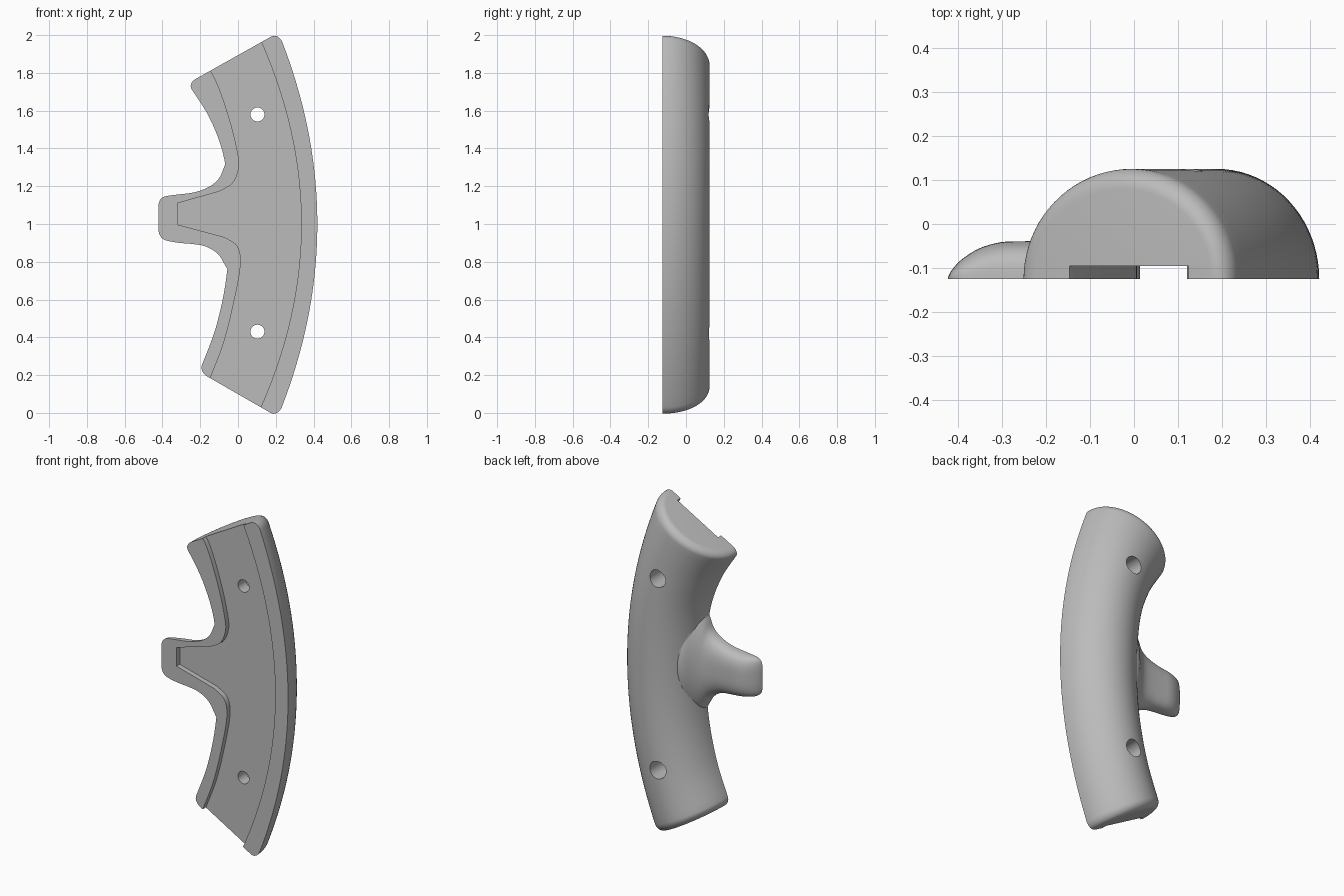
import bpy, bmesh, math
from mathutils import Vector

cube = bpy.data.objects.get("Cube")
if cube:
    bpy.data.objects.remove(cube)

FRONT = -0.125      # flat mating face
HEIGHT = 0.25       # dome height behind it
ROUND = 0.045       # rounding of the end rims

grey = bpy.data.materials.new("warm_grey")
grey.use_nodes = True
colour = (0.5, 0.5, 0.5, 1)
grey.diffuse_color = colour
grey.node_tree.nodes["Principled BSDF"].inputs["Base Color"].default_value = colour


def make_object(name, bm):
    bmesh.ops.recalc_face_normals(bm, faces=bm.faces)
    mesh = bpy.data.meshes.new(name)
    bm.to_mesh(mesh)
    bm.free()
    mesh.materials.append(grey)
    obj = bpy.data.objects.new(name, mesh)
    bpy.context.collection.objects.link(obj)
    return obj


def spline(points, t):
    """Smooth curve through evenly timed points, t from 0 to 1."""
    p = [Vector(q) for q in points]
    p = [2 * p[0] - p[1]] + p + [2 * p[-1] - p[-2]]
    s = t * (len(p) - 3)
    i = min(int(s), len(p) - 4)
    f = s - i
    a, b, c, d = p[i:i + 4]
    return 0.5 * (2 * b + (c - a) * f + (2 * a - 5 * b + 4 * c - d) * f ** 2
                  + (3 * b - a - 3 * c + d) * f ** 3)


def smooth_path(points, steps):
    return [spline(points, i / steps) for i in range(steps + 1)]


def dome_section(start, end, height, power=2, count=40):
    """Half superellipse standing on the front plane from start to end (x, z)."""
    mid, half = (start + end) / 2, (end - start) / 2
    ring = []
    for i in range(count + 1):
        a = math.pi * i / count
        c, s = math.cos(a), max(math.sin(a), 0)
        u = math.copysign(abs(c) ** (2 / power), c)
        v = s ** (2 / power) if 0 < i < count else 0
        p = mid + half * u
        ring.append((p.x, FRONT + height * v, p.y))
    return ring


def loft(name, rings):
    bm = bmesh.new()
    rows = [[bm.verts.new(p) for p in ring] for ring in rings]
    n = len(rows[0])
    for a, b in zip(rows, rows[1:]):
        for i in range(n):
            j = (i + 1) % n
            bm.faces.new((a[i], a[j], b[j], b[i]))
    bm.faces.new(rows[0])
    bm.faces.new(rows[-1])
    return make_object(name, bm)


def prism(name, outline, y0, y1):
    bm = bmesh.new()
    face = bm.faces.new([bm.verts.new((p[0], y0, p[1])) for p in outline])
    new = bmesh.ops.extrude_face_region(bm, geom=[face])["geom"]
    verts = [v for v in new if isinstance(v, bmesh.types.BMVert)]
    bmesh.ops.translate(bm, verts=verts, vec=(0, y1 - y0, 0))
    return make_object(name, bm)


def combine(target, other, operation):
    mod = target.modifiers.new(operation.lower(), 'BOOLEAN')
    mod.operation, mod.solver, mod.object = operation, 'EXACT', other
    bpy.context.view_layer.objects.active = target
    bpy.ops.object.modifier_apply(modifier=mod.name)
    bpy.data.objects.remove(other)


# Curved grip body with rounded end rims
inner_edge = [(-0.205, 0.217), (-0.115, 0.46), (-0.06, 0.73), (-0.045, 1.02),
              (-0.07, 1.33), (-0.145, 1.55), (-0.265, 1.745)]
rim = []
for k in range(9):
    a = math.pi / 2 * k / 8
    rim.append((ROUND * (1 - math.cos(a)) / 1.75, ROUND * (1 - math.sin(a))))
first = rim[-1][0]
stations = rim + [(first + (1 - 2 * first) * i / 48, 0) for i in range(1, 48)]
stations += [(1 - t, inset) for t, inset in reversed(rim)]
rings = []
for t, inset in stations:
    z = -0.022 + 2.036 * t
    outer = Vector((0.42 - 0.2 * (z - 1) ** 2, z))
    inner = spline(inner_edge, t)
    step = (outer - inner).normalized() * inset
    rings.append(dome_section(inner + step, outer - step, HEIGHT - inset))
handle = loft("handle", rings)

# Finger prong, flared where it runs into the body: x, low z, high z, height, power
prong_keys = [(-0.422, 0.965, 1.1, 0.004, 2.5), (-0.412, 0.937, 1.128, 0.022, 2.7),
              (-0.39, 0.917, 1.145, 0.045, 3), (-0.35, 0.906, 1.152, 0.07, 3),
              (-0.3, 0.899, 1.158, 0.084, 3), (-0.24, 0.894, 1.166, 0.086, 3),
              (-0.18, 0.884, 1.184, 0.088, 2.8), (-0.13, 0.86, 1.212, 0.092, 2.6),
              (-0.095, 0.828, 1.25, 0.1, 2.4), (-0.07, 0.785, 1.31, 0.112, 2.2),
              (-0.04, 0.74, 1.36, 0.135, 2), (0.0, 0.74, 1.36, 0.17, 2),
              (0.05, 0.76, 1.34, 0.18, 2)]
rings = []
for x, low, high, height, power in smooth_path(prong_keys, 48):
    rings.append(dome_section(Vector((x, low)), Vector((x, high)), height, power))
combine(handle, loft("prong", rings), 'UNION')

# Shallow channel in the front face, open at both ends
upper = [(-0.21, 1.9), (-0.12, 1.765), (-0.045, 1.555), (0.0, 1.37),
         (0.003, 1.29), (-0.03, 1.215), (-0.1, 1.172)]
lower = [(-0.07, 0.93), (-0.005, 0.885), (0.014, 0.8), (-0.008, 0.65),
         (-0.07, 0.39), (-0.145, 0.19), (-0.25, -0.05)]
outline = smooth_path(upper, 30) + [(-0.32, 1.11), (-0.32, 0.997)] + smooth_path(lower, 30)
for i in range(41):
    z = -0.1 + 2.2 * i / 40
    outline.append((0.335 - 0.228 * (z - 1) ** 2, z))
combine(handle, prism("channel_cutter", outline, -0.2, -0.095), 'DIFFERENCE')


# Screw holes, wider from the back
def disc(z, radius):
    return [(0.103 + radius * math.cos(math.tau * i / 32),
             z + radius * math.sin(math.tau * i / 32)) for i in range(32)]


for z in (0.43, 1.58):
    combine(handle, prism("hole_cutter", disc(z, 0.037), -0.3, 0.3), 'DIFFERENCE')
    combine(handle, prism("bore_cutter", disc(z, 0.052), -0.02, 0.3), 'DIFFERENCE')

# Smooth shading with sharp channel and hole edges
bpy.ops.object.select_all(action='DESELECT')
handle.select_set(True)
bpy.context.view_layer.objects.active = handle
bpy.ops.object.shade_smooth_by_angle(angle=math.radians(35))
